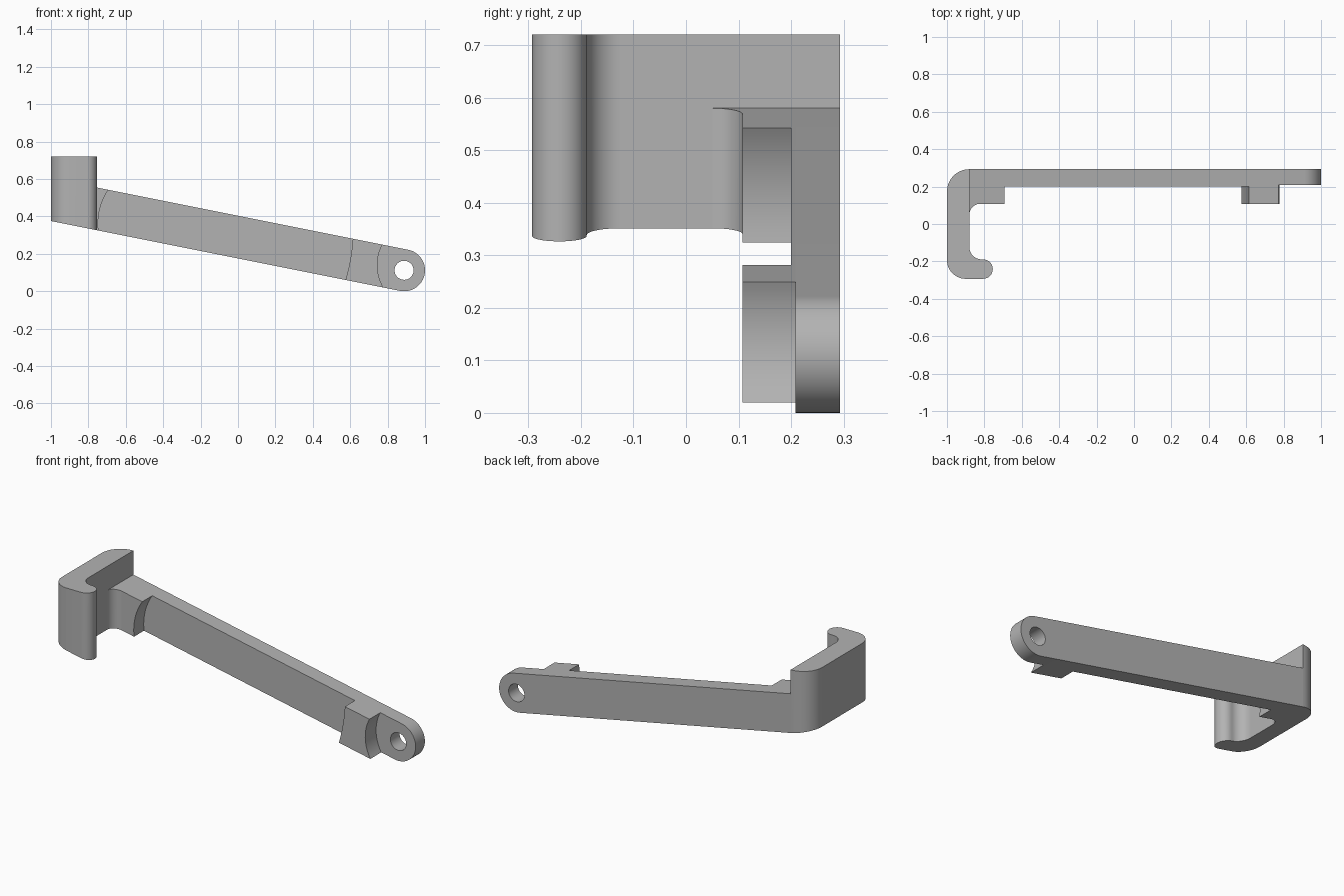
import bpy, bmesh, math
from mathutils import Vector

if "Cube" in bpy.data.objects:
    bpy.data.objects.remove(bpy.data.objects["Cube"])

grey = bpy.data.materials.new("plain grey")
grey.use_nodes = True
COLOUR = (0.45, 0.45, 0.45, 1)
grey.diffuse_color = COLOUR
grey.node_tree.nodes["Principled BSDF"].inputs["Base Color"].default_value = COLOUR

SLOPE = 0.2
PIVOT, TIP_R, HOLE_R = Vector((0.888, 0.112)), 0.112, 0.051
BACK, TIP_FRONT, ARM_FRONT, PAD_FRONT = 0.293, 0.208, 0.2, 0.108
WALL_X, TOP_Z = -0.88, 0.72
TILT = math.atan(SLOPE)


def under(x):
    """Height of the slanted underside."""
    return PIVOT.y - TIP_R / math.cos(TILT) - SLOPE * (x - PIVOT.x)


def over(x):
    """Height of the slanted upper edge of the arm."""
    return PIVOT.y + TIP_R / math.cos(TILT) - SLOPE * (x - PIVOT.x)


def low(x):
    return (x, under(x))


def high(x):
    return (x, over(x))


def arc(cx, cy, r, start, end, steps=14):
    angles = [math.radians(start + (end - start) * i / steps) for i in range(steps + 1)]
    return [(cx + r * math.cos(a), cy + r * math.sin(a)) for a in angles]


def bow(p, q, sag, steps=16):
    """Arc from p to q that swells by sag to the left of travel."""
    p, q = Vector(p), Vector(q)
    half = (q - p).length / 2
    along = (q - p).normalized()
    side = Vector((-along.y, along.x)) * math.copysign(1, sag)
    s = abs(sag)
    r = (half * half + s * s) / (2 * s)
    sweep = math.asin(half / r)
    points = []
    for i in range(steps + 1):
        a = sweep * (2 * i / steps - 1)
        points.append(tuple((p + q) / 2 + along * r * math.sin(a)
                            + side * (r * math.cos(a) - r + s)))
    return points


def loft(name, first, second):
    """Solid between two matching outlines."""
    bm = bmesh.new()
    a = [bm.verts.new(p) for p in first]
    b = [bm.verts.new(p) for p in second]
    bm.faces.new(a)
    bm.faces.new(b)
    for i in range(len(a)):
        j = (i + 1) % len(a)
        bm.faces.new((a[i], a[j], b[j], b[i]))
    bmesh.ops.recalc_face_normals(bm, faces=bm.faces)
    mesh = bpy.data.meshes.new(name)
    bm.to_mesh(mesh)
    bm.free()
    obj = bpy.data.objects.new(name, mesh)
    bpy.context.collection.objects.link(obj)
    mesh.materials.append(grey)
    return obj


def side_prism(name, outline, y0, y1):
    return loft(name, [(x, y0, z) for x, z in outline], [(x, y1, z) for x, z in outline])


def plan_prism(name, outline, top):
    return loft(name, [(x, y, under(x)) for x, y in outline],
                [(x, y, top(x)) for x, y in outline])


def smooth(obj):
    bpy.ops.object.select_all(action='DESELECT')
    obj.select_set(True)
    bpy.context.view_layer.objects.active = obj
    bpy.ops.object.shade_smooth_by_angle(angle=math.radians(30))


# Hook: J-shaped plan, flat on top and cut along the slant below
hook_outline = (
    [(WALL_X, BACK)]
    + arc(WALL_X, BACK - 0.12, 0.12, 90, 180)
    + arc(-0.9, -0.193, 0.1, 180, 270)
    + arc(-0.807, -0.241, 0.052, 270, 450, 20)
    + arc(WALL_X + 0.065, -0.124, 0.065, 270, 180)
)[1:]
hook = plan_prism("hook", hook_outline, lambda x: TOP_Z)

# Arm: slanted bar with a rounded, drilled tip
tilt = math.degrees(TILT)
arm = side_prism("arm", [high(WALL_X), low(WALL_X)]
                 + arc(*PIVOT, TIP_R, -90 - tilt, 90 - tilt, 32), TIP_FRONT, BACK)
drill = side_prism("pivot_drill", arc(*PIVOT, HOLE_R, 0, 348.75, 31), 0, 0.5)
drill.hide_render = True
cut = arm.modifiers.new("pivot hole", 'BOOLEAN')
cut.operation = 'DIFFERENCE'
cut.solver = 'EXACT'
cut.object = drill
bpy.context.view_layer.objects.active = arm
bpy.ops.object.modifier_apply(modifier=cut.name)
bpy.data.objects.remove(drill)

# Raised facing that stops at the curved relief around the tip
tip_relief = bow(low(0.778), high(0.772), 0.03)
facing = side_prism("arm_facing", [high(WALL_X), low(WALL_X)] + tip_relief,
                    ARM_FRONT, TIP_FRONT)

# Stop block near the tip, with two hollowed ends
stop_start = bow(low(0.575), high(0.614), -0.006)
stop = side_prism("stop_block", tip_relief + stop_start[::-1], PAD_FRONT, ARM_FRONT)

# Pad beside the hook, with a hollowed end and a fillet into the wall
FILLET = 0.058
pad_x = WALL_X + FILLET
pad = side_prism("hook_pad", [high(pad_x), low(pad_x)]
                 + bow(low(-0.746), high(-0.693), 0.02), PAD_FRONT, ARM_FRONT)
fillet = plan_prism("pad_fillet", [(pad_x, ARM_FRONT), (WALL_X, ARM_FRONT)]
                    + arc(pad_x, PAD_FRONT - FILLET, FILLET, 180, 90), over)

for part in (hook, arm, facing, stop, pad, fillet):
    smooth(part)
